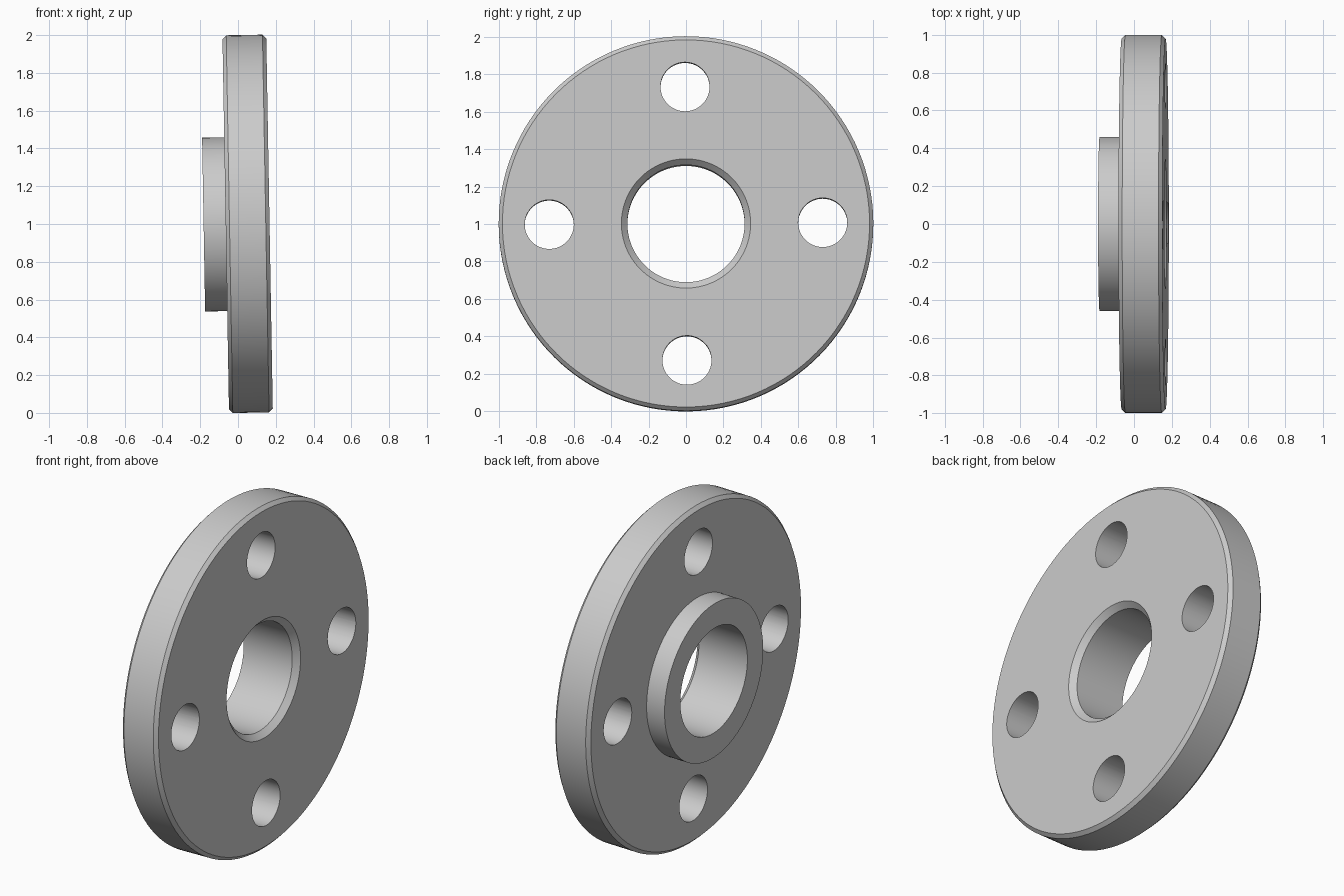
import bpy, bmesh
from math import radians, sin, cos, pi, tau
from mathutils import Matrix, Vector

cube = bpy.data.objects.get("Cube")
if cube:
    bpy.data.objects.remove(cube, do_unlink=True)

SEGMENTS = 128
BOLT_COUNT, BOLT_CIRCLE, BOLT_RADIUS = 4, 0.73, 0.131

# Single plain metal colour
metal = bpy.data.materials.new("light grey metal")
metal.use_nodes = True
colour = (0.6, 0.6, 0.6, 1)
metal.diffuse_color = colour
metal.node_tree.nodes["Principled BSDF"].inputs["Base Color"].default_value = colour


def make_object(name, bm):
    bmesh.ops.recalc_face_normals(bm, faces=bm.faces)
    mesh = bpy.data.meshes.new(name)
    bm.to_mesh(mesh)
    bm.free()
    obj = bpy.data.objects.new(name, mesh)
    bpy.context.collection.objects.link(obj)
    mesh.materials.append(metal)
    return obj


def lathe(name, profile):
    """Revolve a closed (x, radius) profile around the x axis."""
    bm = bmesh.new()
    rings = []
    for i in range(SEGMENTS):
        a = tau * i / SEGMENTS
        rings.append([bm.verts.new((x, r * sin(a), r * cos(a))) for x, r in profile])
    n = len(profile)
    for i, ring in enumerate(rings):
        after = rings[(i + 1) % SEGMENTS]
        for j in range(n):
            k = (j + 1) % n
            bm.faces.new((ring[j], ring[k], after[k], after[j]))
    return make_object(name, bm)


# Disc with bevelled rim, raised hub and countersunk bore
flange = lathe("flange", [
    (-0.182, 0.313), (-0.182, 0.46), (-0.065, 0.46),
    (-0.065, 0.98), (-0.045, 1.0), (0.147, 1.0), (0.167, 0.98),
    (0.167, 0.345), (0.135, 0.313),
])

# Bolt hole cutters around the bolt circle
bm = bmesh.new()
for i in range(BOLT_COUNT):
    a = tau * i / BOLT_COUNT
    place = Matrix.Translation(Vector((0, cos(a), sin(a))) * BOLT_CIRCLE)
    bmesh.ops.create_cone(bm, cap_ends=True, segments=64, radius1=BOLT_RADIUS,
                          radius2=BOLT_RADIUS, depth=1,
                          matrix=place @ Matrix.Rotation(pi / 2, 4, "Y"))
cutter = make_object("bolt_hole_cutter", bm)
cutter.hide_render = True

# Drill the holes, then discard the cutter
drill = flange.modifiers.new("bolt holes", "BOOLEAN")
drill.operation = "DIFFERENCE"
drill.solver = "EXACT"
drill.object = cutter
bpy.ops.object.select_all(action="DESELECT")
flange.select_set(True)
bpy.context.view_layer.objects.active = flange
bpy.ops.object.modifier_apply(modifier=drill.name)
bpy.data.objects.remove(cutter, do_unlink=True)

# Smooth walls, crisp edges, and a slight lean of the whole part
bpy.ops.object.shade_smooth_by_angle(angle=radians(30))
flange.location = (0, 0, 1)
flange.rotation_euler = (radians(0.4), radians(-1), 0)
